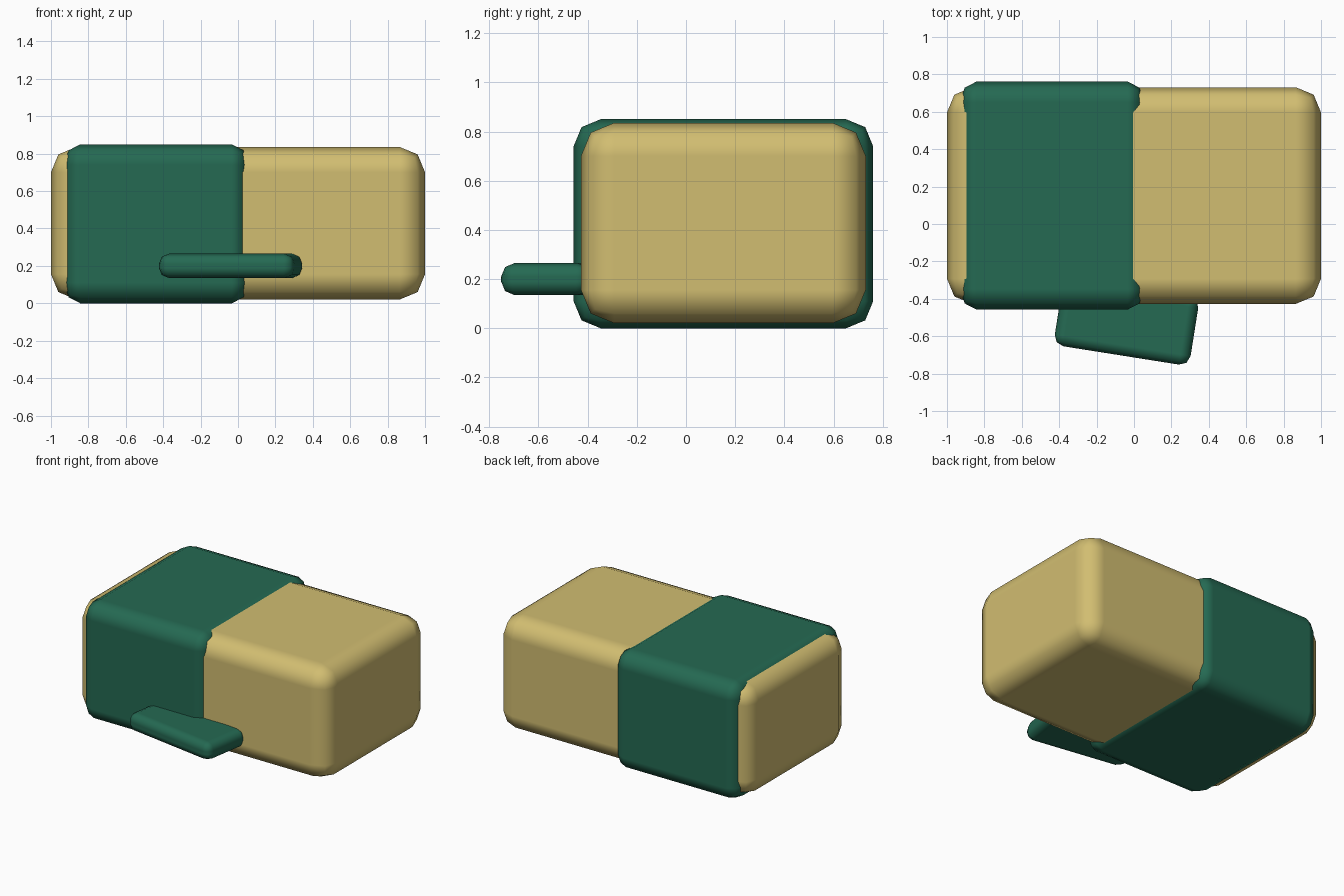
import bpy
import math
from mathutils import Vector

cube = bpy.data.objects.get("Cube")
if cube:
    bpy.data.objects.remove(cube, do_unlink=True)


def material(name, colour):
    mat = bpy.data.materials.new(name)
    mat.use_nodes = True
    mat.diffuse_color = (*colour, 1)
    bsdf = next(n for n in mat.node_tree.nodes if n.type == 'BSDF_PRINCIPLED')
    bsdf.inputs["Base Color"].default_value = (*colour, 1)
    return mat


def rounded_box(name, centre, size, bevel, mat, turn=0.0, squash=1.0):
    """Softly bevelled box; squash narrows the rounding along x."""
    bpy.ops.mesh.primitive_cube_add(size=1, location=centre)
    obj = bpy.context.object
    obj.name = name
    for v in obj.data.vertices:
        v.co *= Vector((size[0] / squash, size[1], size[2]))
    obj.scale.x = squash
    obj.rotation_euler.z = math.radians(turn)
    obj.data.materials.append(mat)
    bpy.ops.object.shade_smooth()
    mod = obj.modifiers.new("Rounding", 'BEVEL')
    mod.width = bevel
    mod.segments = 2
    mod.harden_normals = True
    return obj


straw = material("straw yellow", (0.64, 0.51, 0.165))
green = material("deep green", (0.018, 0.142, 0.085))

# Long main block
rounded_box("body", (0, 0.152, 0.428), (2, 1.158, 0.815), 0.135, straw)

# Slightly larger sleeve wrapped round the right half
rounded_box("sleeve", (-0.438, 0.152, 0.425), (0.986, 1.218, 0.85), 0.11,
            green, squash=0.8)

# Thin slanted ledge sticking out of the front
rounded_box("ledge", (-0.04, -0.52, 0.2), (0.735, 0.37, 0.13), 0.055,
            green, turn=-9)
